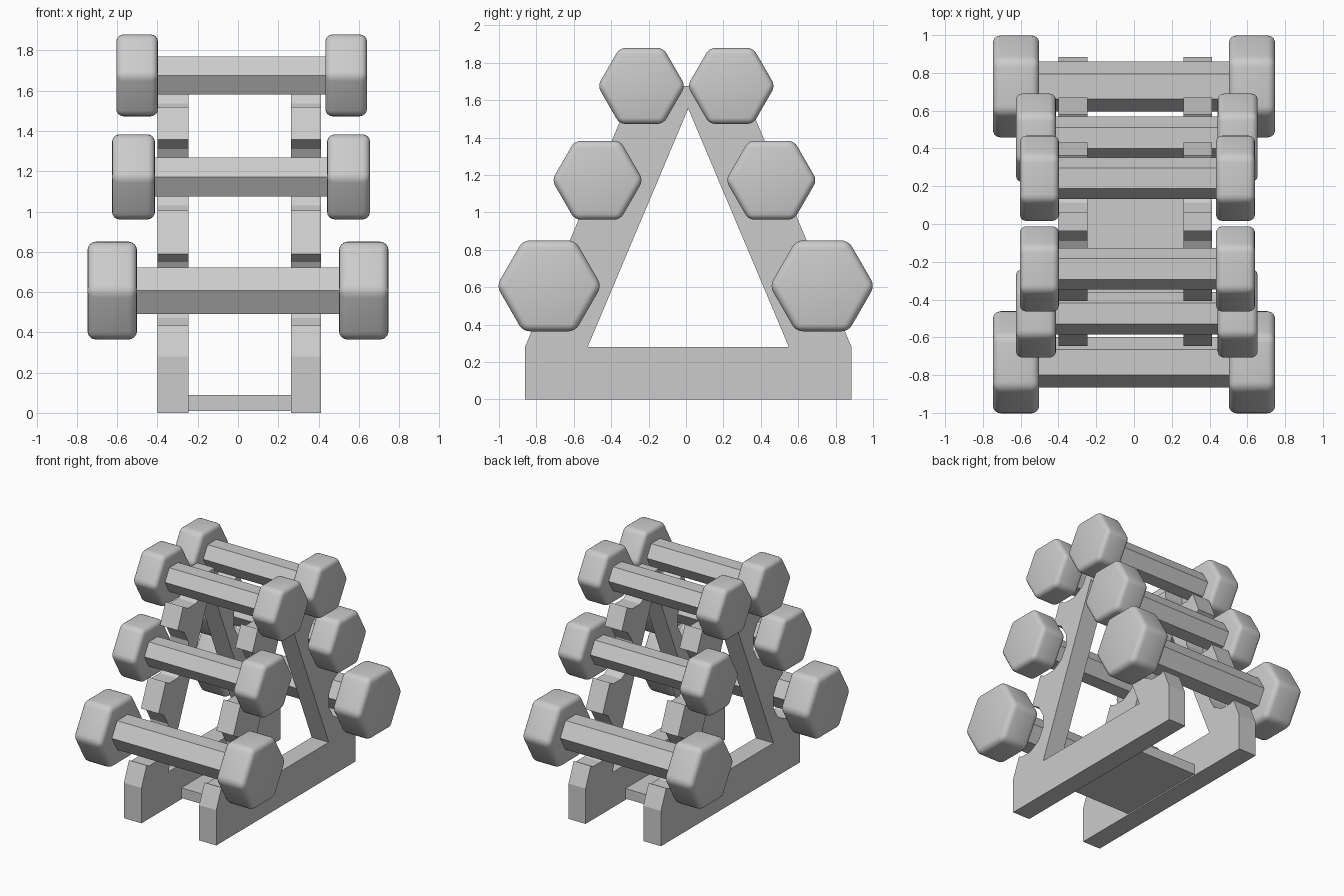
import bpy, bmesh
from math import sin, cos, pi
from mathutils import Vector

if "Cube" in bpy.data.objects:
    bpy.data.objects.remove(bpy.data.objects["Cube"])

FRAME_Y = 0.012


def add_prism(bm, profile, x0, x1):
    """Extrude a (y, z) profile along x."""
    face = bm.faces.new([bm.verts.new((x0, y, z)) for y, z in profile])
    new = bmesh.ops.extrude_face_region(bm, geom=[face])["geom"]
    verts = [g for g in new if isinstance(g, bmesh.types.BMVert)]
    bmesh.ops.translate(bm, verts=verts, vec=Vector((x1 - x0, 0, 0)))


def finish(bm, name):
    bmesh.ops.recalc_face_normals(bm, faces=bm.faces)
    mesh = bpy.data.meshes.new(name)
    bm.to_mesh(mesh)
    bm.free()
    obj = bpy.data.objects.new(name, mesh)
    bpy.context.collection.objects.link(obj)
    return obj


def ngon(y, z, r, n, phase=0.0):
    return [(y + r * cos(2 * pi * i / n + phase), z + r * sin(2 * pi * i / n + phase))
            for i in range(n)]


def prism(name, profile, x0, x1):
    bm = bmesh.new()
    add_prism(bm, profile, x0, x1)
    return finish(bm, name)


# Cutter: triangular window plus a round cradle for every bar
bm = bmesh.new()
add_prism(bm, [(FRAME_Y - 0.538, 0.28), (FRAME_Y + 0.538, 0.28), (FRAME_Y, 1.555)], -0.6, 0.6)
for y, z in ((0.73, 0.61), (0.475, 1.17), (0.24, 1.675)):
    for side in (-1, 1):
        add_prism(bm, ngon(FRAME_Y + side * y, z, 0.197, 12, pi / 12), -0.6, 0.6)
cutter = finish(bm, "frame_cutter")
cutter.hide_render = True
cutter.hide_set(True)

# A-shaped side frames
outline = [(FRAME_Y + y, z) for y, z in
           ((-0.873, 0), (0.873, 0), (0.873, 0.28), (0.286, 1.675), (-0.286, 1.675), (-0.873, 0.28))]
for name, x0, x1 in (("left_frame", -0.40, -0.245), ("right_frame", 0.262, 0.412)):
    frame = prism(name, outline, x0, x1)
    mod = frame.modifiers.new("cradles", "BOOLEAN")
    mod.operation = "DIFFERENCE"
    mod.solver = "EXACT"
    mod.object = cutter
    bpy.context.view_layer.objects.active = frame
    bpy.ops.object.modifier_apply(modifier=mod.name)
bpy.data.objects.remove(cutter)

# Base plate joining the frames
prism("base_plate", [(-0.36, 0.01), (0.385, 0.01), (0.385, 0.09), (-0.36, 0.09)], -0.25, 0.267)


def dumbbell(name, x, y, z, half, width, head_ap, bar_ap):
    """Hexagonal bar with a rounded hexagonal head at each end."""
    k = cos(pi / 6)
    prism(name + "_bar", ngon(y, z, bar_ap / k, 6), x - half + 0.05, x + half - 0.05)
    for side, label in ((-1, "left"), (1, "right")):
        a, b = sorted((x + side * half, x + side * (half - width)))
        head = prism(f"{name}_{label}_head", ngon(y, z, head_ap / k, 6), a, b)
        bevel = head.modifiers.new("round", "BEVEL")
        bevel.width = head_ap * 0.165
        bevel.segments = 4
        bevel.limit_method = "NONE"
        for p in head.data.polygons:
            p.use_smooth = True


# Three pairs of dumbbells, biggest at the bottom
for row, x, yf, yb, z, half, width, head_ap, bar_ap in (
        ("large", 0.0, -0.732, 0.728, 0.607, 0.747, 0.245, 0.243, 0.115),
        ("medium", 0.015, -0.473, 0.456, 1.172, 0.64, 0.212, 0.211, 0.097),
        ("small", 0.018, -0.238, 0.242, 1.676, 0.622, 0.206, 0.203, 0.095)):
    dumbbell(row + "_front_dumbbell", x, yf, z, half, width, head_ap, bar_ap)
    dumbbell(row + "_back_dumbbell", x, yb, z, half, width, head_ap, bar_ap)
